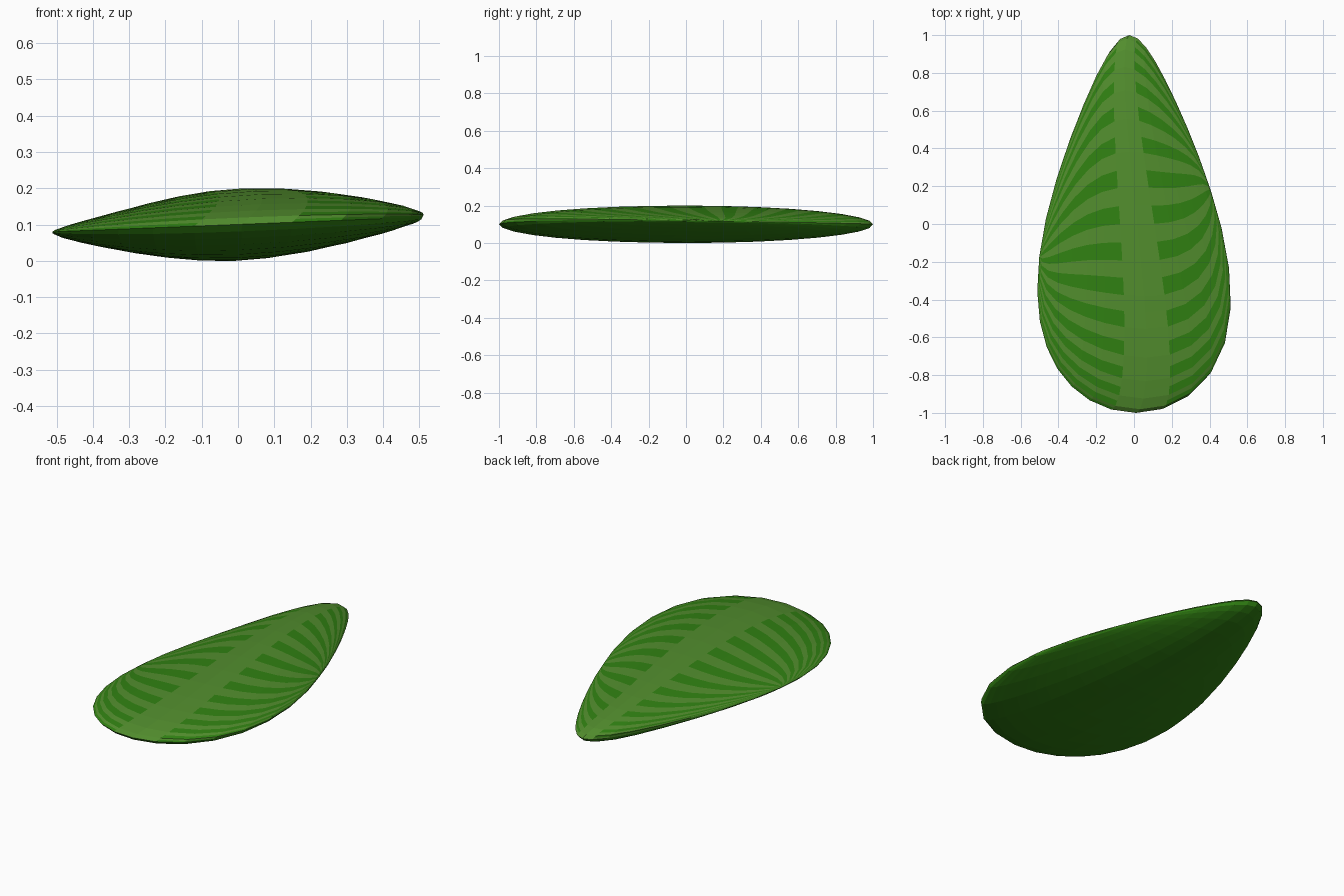
import bpy, bmesh, math
from mathutils import Vector

if "Cube" in bpy.data.objects:
    bpy.data.objects.remove(bpy.data.objects["Cube"])

RINGS, SEGS = 16, 32          # facets from side pole to side pole, and around


def mat(name, col):
    m = bpy.data.materials.new(name)
    m.diffuse_color = (*col, 1)
    m.use_nodes = True
    m.node_tree.nodes["Principled BSDF"].inputs["Base Color"].default_value = m.diffuse_color
    return m


def leaf_point(lat, phi):
    """Unit sphere with poles at the left and right, squashed into a leaf."""
    a = math.sin(lat)
    b, c = math.cos(lat) * math.cos(phi), math.cos(lat) * math.sin(phi)
    t = math.radians(10) * a * a                       # poles drift along the rim
    a, b = a * math.cos(t) - b * math.sin(t), b * math.cos(t) + a * math.sin(t)
    x = a * (0.465 - 0.23 * b) + 0.005 - 0.018 * (1 + b)   # egg-shaped outline
    z = 0.1 + 0.04 * x + 0.1 * c * (1 - 0.55 * a * a)      # thin, tilted side rims
    x += max(c, 0) * (0.025 - 0.09 * b)                    # slanted midrib
    return Vector((x, b, z))


bm = bmesh.new()
left = bm.verts.new(leaf_point(-math.pi / 2, 0))
right = bm.verts.new(leaf_point(math.pi / 2, 0))
rows = []
for i in range(1, RINGS):
    lat = -math.pi / 2 + math.pi * i / RINGS
    pts = [leaf_point(lat, 2 * math.pi * j / SEGS) for j in range(SEGS)]
    row = []
    for j in range(SEGS):      # each facet is split in half for the stripes
        row.append(bm.verts.new(pts[j]))
        row.append(bm.verts.new((pts[j] + pts[(j + 1) % SEGS]) / 2))
    rows.append(row)

# Skin; the top has a pale midrib and pale veins, the underside is plain
n = 2 * SEGS
for i in range(RINGS):
    for j in range(n):
        k = (j + 1) % n
        if i == 0:
            f = bm.faces.new((left, rows[0][k], rows[0][j]))
        elif i == RINGS - 1:
            f = bm.faces.new((right, rows[-1][j], rows[-1][k]))
        else:
            f = bm.faces.new((rows[i - 1][j], rows[i - 1][k], rows[i][k], rows[i][j]))
        midrib = i in (RINGS // 2 - 1, RINGS // 2)
        f.material_index = int(j < SEGS and (midrib or j % 2 == 0))
bmesh.ops.recalc_face_normals(bm, faces=bm.faces)

# Centre on the origin and stand on the ground
for ax, target in ((0, None), (1, None), (2, 0)):
    vals = [v.co[ax] for v in bm.verts]
    shift = min(vals) if target == 0 else (min(vals) + max(vals)) / 2
    for v in bm.verts:
        v.co[ax] -= shift

me = bpy.data.meshes.new("leaf")
bm.to_mesh(me)
bm.free()
me.materials.append(mat("leaf_green", (0.03, 0.22, 0.006)))
me.materials.append(mat("vein_green", (0.085, 0.27, 0.027)))
leaf = bpy.data.objects.new("leaf", me)
bpy.context.collection.objects.link(leaf)
